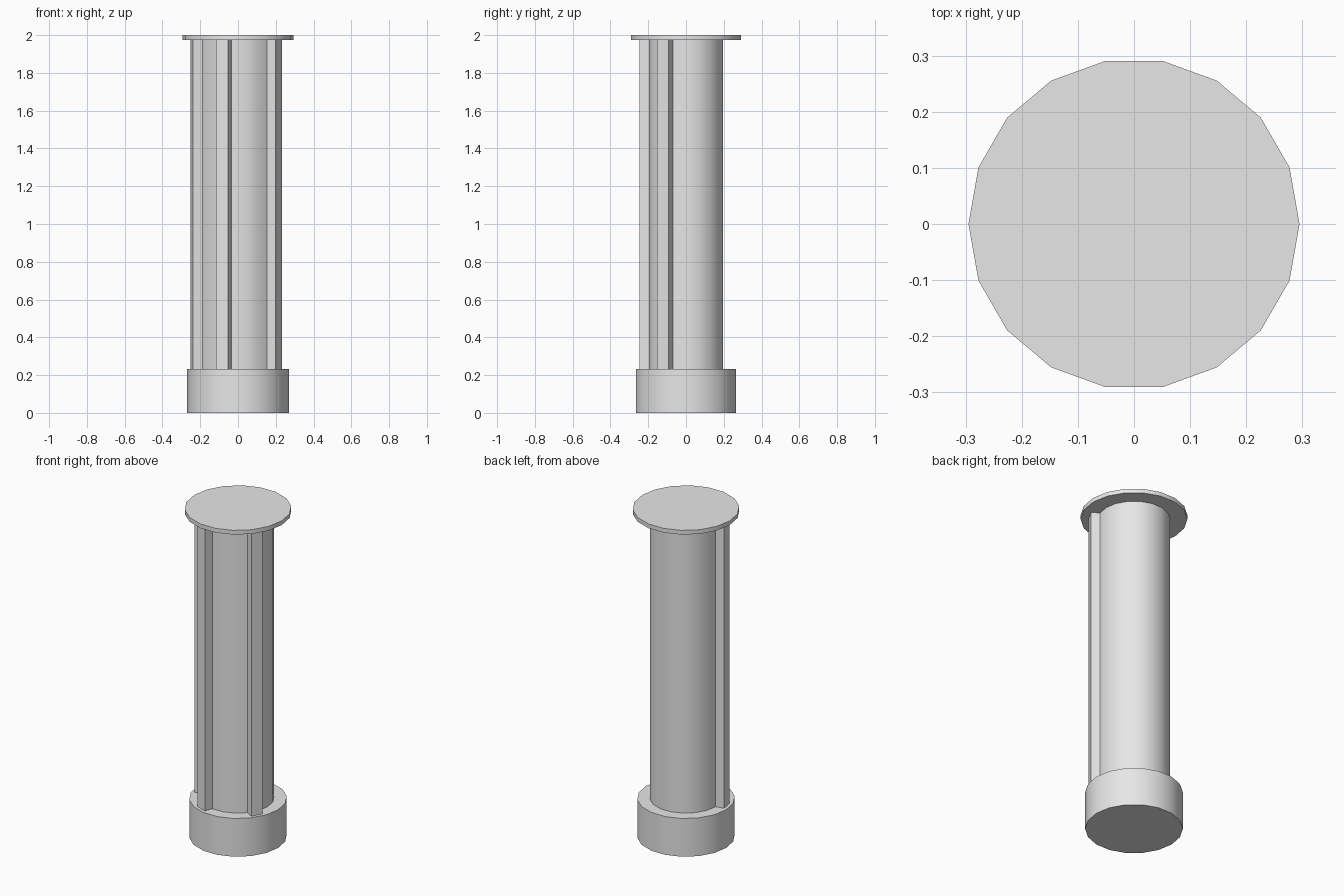
import bpy
import bmesh
from math import cos, sin, atan2, degrees, tau, radians

SIDES = 18

cube = bpy.data.objects.get("Cube")
if cube:
    bpy.data.objects.remove(cube, do_unlink=True)

grey = bpy.data.materials.new("light_grey")
grey.use_nodes = True
grey.diffuse_color = (0.8, 0.8, 0.8, 1)
grey.node_tree.nodes["Principled BSDF"].inputs["Base Color"].default_value = (0.8, 0.8, 0.8, 1)


def prism(name, radius, bottom, top, rib_angles=(), rib_depth=0.0):
    """Upright polygonal drum; the sides facing rib_angles are pulled out as ribs."""
    bm = bmesh.new()
    rings = [[bm.verts.new((radius * cos(tau * i / SIDES), radius * sin(tau * i / SIDES), z))
              for i in range(SIDES)] for z in (bottom, top)]
    low, high = rings
    bm.faces.new(low[::-1])
    bm.faces.new(high)
    walls = []
    for i in range(SIDES):
        j = (i + 1) % SIDES
        walls.append(bm.faces.new((low[i], low[j], high[j], high[i])))
    bm.normal_update()

    # Ribs: straight extrusions of single wall faces
    ribs = [f for f in walls
            if round(degrees(atan2(f.normal.y, f.normal.x))) in rib_angles]
    if ribs:
        for face in bmesh.ops.extrude_discrete_faces(bm, faces=ribs)["faces"]:
            bmesh.ops.translate(bm, verts=face.verts, vec=face.normal * rib_depth)
        bmesh.ops.recalc_face_normals(bm, faces=bm.faces)

    mesh = bpy.data.meshes.new(name)
    bm.to_mesh(mesh)
    bm.free()
    mesh.materials.append(grey)
    obj = bpy.data.objects.new(name, mesh)
    bpy.context.collection.objects.link(obj)
    bpy.ops.object.select_all(action="DESELECT")
    obj.select_set(True)
    bpy.context.view_layer.objects.active = obj
    bpy.ops.object.shade_smooth_by_angle(angle=radians(30))
    return obj


# Foot, ribbed shaft and thin lid
prism("base", 0.27, 0.0, 0.233)
prism("ribbed_column", 0.2, 0.225, 1.98, rib_angles=(-170, -110, -30), rib_depth=0.051)
prism("top_disc", 0.295, 1.974, 2.0)
